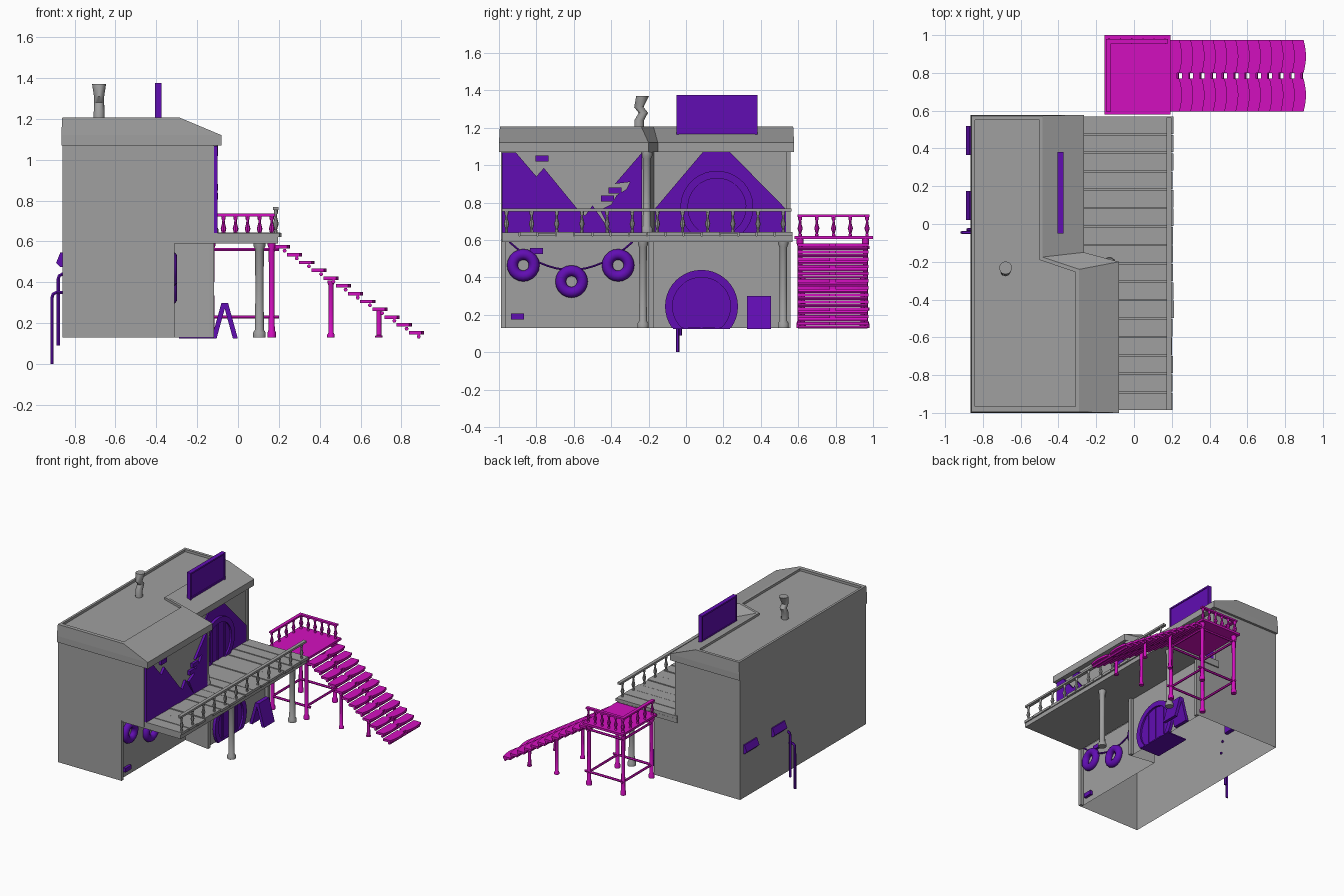
import bpy, bmesh, math, random
from mathutils import Vector

random.seed(3)
if "Cube" in bpy.data.objects:
    bpy.data.objects.remove(bpy.data.objects["Cube"], do_unlink=True)


def material(name, rgb):
    m = bpy.data.materials.new(name)
    m.use_nodes = True
    m.diffuse_color = (*rgb, 1)
    m.node_tree.nodes["Principled BSDF"].inputs["Base Color"].default_value = (*rgb, 1)
    return m


GREY = material("grey", (0.35, 0.35, 0.35))
PURPLE = material("purple", (0.12, 0.004, 0.45))
MAGENTA = material("magenta", (0.65, 0.005, 0.52))


def finish(name, bm, mat, smooth=False):
    bmesh.ops.recalc_face_normals(bm, faces=bm.faces)
    mesh = bpy.data.meshes.new(name)
    bm.to_mesh(mesh)
    bm.free()
    mesh.materials.append(mat)
    obj = bpy.data.objects.new(name, mesh)
    bpy.context.collection.objects.link(obj)
    if smooth:
        bpy.ops.object.select_all(action="DESELECT")
        obj.select_set(True)
        bpy.context.view_layer.objects.active = obj
        bpy.ops.object.shade_smooth_by_angle(angle=math.radians(40))
    return obj


def prism(name, pts, lo, hi, mat, axis="z", caps=True):
    """Outline in (x, y) for axis z, (y, z) for axis x, (x, z) for axis y."""
    place = {"z": lambda p, h: (p[0], p[1], h),
             "x": lambda p, h: (h, p[0], p[1]),
             "y": lambda p, h: (p[0], h, p[1])}[axis]
    bm = bmesh.new()
    a = [bm.verts.new(place(p, lo)) for p in pts]
    b = [bm.verts.new(place(p, hi)) for p in pts]
    n = len(pts)
    for i in range(n):
        j = (i + 1) % n
        bm.faces.new((a[i], a[j], b[j], b[i]))
    if caps:
        bm.faces.new(a)
        bm.faces.new(b)
    return finish(name, bm, mat)


def box(name, x, y, z, mat):
    return prism(name, [(x[0], y[0]), (x[1], y[0]), (x[1], y[1]), (x[0], y[1])], z[0], z[1], mat)


def lathe(name, x, y, profile, mat, sides=8, bend=None):
    bm = bmesh.new()
    rings = []
    for k, (r, z) in enumerate(profile):
        dy = bend[k] if bend else 0
        rings.append([bm.verts.new((x + r * math.cos(t), y + dy + r * math.sin(t), z))
                      for t in (math.tau * i / sides for i in range(sides))])
    for a, b in zip(rings, rings[1:]):
        for i in range(sides):
            j = (i + 1) % sides
            bm.faces.new((a[i], a[j], b[j], b[i]))
    bm.faces.new(rings[0])
    bm.faces.new(rings[-1])
    return finish(name, bm, mat, True)


def tube(name, pts, r, mat):
    cu = bpy.data.curves.new(name, "CURVE")
    cu.dimensions = "3D"
    cu.bevel_depth, cu.bevel_resolution, cu.use_fill_caps = r, 1, True
    sp = cu.splines.new("POLY")
    sp.points.add(len(pts) - 1)
    for q, p in zip(sp.points, pts):
        q.co = (*p, 1)
    tmp = bpy.data.objects.new(name, cu)
    bm = bmesh.new()
    bpy.context.collection.objects.link(tmp)
    bm.from_mesh(tmp.to_mesh())
    bpy.data.objects.remove(tmp, do_unlink=True)
    return finish(name, bm, mat, True)


def baluster(name, x, y, z, h, mat):
    shape = [(.009, 0), (.009, .1), (.006, .15), (.014, .4), (.007, .65), (.006, .8), (.01, .85), (.01, 1)]
    lathe(name, x, y, [(r, z + h * t) for r, t in shape], mat)


def post(name, x, y, top, r, mat, bottom=.13):
    h = top - bottom
    shape = [(1.4, 0), (1.4, .05), (1, .08), (.9, .5), (1, .92), (1.3, .95), (1.3, 1)]
    lathe(name, x, y, [(r * s, bottom + h * t) for s, t in shape], mat, 10)


# Walls: storeys stepped in opposite directions, open underneath
prism("lower_walls", [(-.86, -.99), (-.335, -.99), (-.335, -.17), (-.14, -.2), (-.14, .56), (-.86, .56)],
      .13, .6, GREY, caps=False)
prism("upper_walls", [(-.86, -.99), (-.118, -.99), (-.118, -.2), (-.31, -.17), (-.31, .56), (-.86, .56)],
      .6, 1.08, GREY, caps=False)
for x, y in ((-.335, -.99), (-.14, -.2), (-.14, .535)):
    box("corner_trim", (x, x + .023), (y, y + .025), (.13, .6), GREY)
box("upper_corner_trim", (-.31, -.295), (.535, .56), (.6, 1.07), GREY)
post("upper_corner_post", -.13, -.21, 1.07, .024, GREY, .64)

# Roof: fascia, sloped front edge, and sunken flat top with a rim
outer = [(-.865, -1), (-.08, -1), (-.08, -.2), (-.265, -.15), (-.265, .578), (-.865, .578)]
inner = [(-.86, -.995), (-.29, -.995), (-.29, -.24), (-.485, -.175), (-.485, .573), (-.86, .573)]
rim = [(-.842, -.965), (-.31, -.965), (-.31, -.255), (-.5, -.19), (-.5, .55), (-.842, .55)]
bm = bmesh.new()
levels = [(outer, 1.07), (outer, 1.12), (inner, 1.208), (rim, 1.208), (rim, 1.19)]
rings = [[bm.verts.new((*p, z)) for p in pts] for pts, z in levels]
for a, b in zip(rings, rings[1:]):
    for i in range(6):
        j = (i + 1) % 6
        bm.faces.new((a[i], a[j], b[j], b[i]))
bm.faces.new(rings[0])
bm.faces.new(rings[-1])
finish("roof", bm, GREY)
lathe("chimney", -.68, -.24, [(.027, 1.18), (.026, 1.24), (.025, 1.28), (.025, 1.31), (.034, 1.37)],
      GREY, 12, [-.01, -.01, .012, -.012, .008])

# Roof sign with raised frame
box("roof_sign", (-.4, -.38), (-.045, .375), (1.15, 1.37), PURPLE)
for y in (-.05, .37):
    box("sign_frame_side", (-.406, -.374), (y, y + .012), (1.15, 1.375), PURPLE)
for z in (1.17, 1.363):
    box("sign_frame_rail", (-.406, -.374), (-.05, .382), (z, z + .012), PURPLE)

# Deck with uneven planks, railing and posts
box("deck_base", (-.32, .195), (-.985, .57), (.59, .622), GREY)
planks = 16
step = 1.56 / planks
for i in range(planks):
    y = -.985 + i * step
    box("deck_plank", (-.32, .2 + random.uniform(0, .012)), (y, y + step - .006),
        (.622, .638 + random.uniform(0, .006)), GREY)
for i in range(12):
    baluster("deck_baluster", .185, -.96 + i * .1345, .64, .115, GREY)
box("deck_rail", (.172, .198), (-.985, .565), (.753, .768), GREY)
for y in (-.23, .52):
    post("deck_post", .105, y, .6, .022, GREY)

# Painted gable and jagged patches on the upper walls
prism("gable_panel", [(-.168, .64), (.535, .64), (.535, .765), (.235, 1.07), (.09, 1.07), (-.168, .765)],
      -.31, -.3, PURPLE, "x")
prism("jagged_panel_left", [(-.985, 1.068), (-.91, 1.068), (-.8, .94), (-.76, .985), (-.58, .765), (-.54, .73),
                            (-.5, .785), (-.4, .64), (-.985, .64)], -.12, -.1, PURPLE, "x")
prism("jagged_panel_right", [(-.235, 1.068), (-.235, .64), (-.4, .64), (-.46, .76), (-.4, .79), (-.37, .84),
                             (-.32, .87), (-.3, .91), (-.38, .9)], -.12, -.1, PURPLE, "x")
for x, y, z in ((-.118, -.77, 1.035), (-.118, -.38, .865), (-.118, -.42, .822),
                (-.335, -.9, .19), (-.335, -.8, .54)):
    box("loose_brick", (x - .01, x + .02), (y - .035, y + .035), (z - .016, z + .016), PURPLE)


# Round doors: rim, panel and boards, cut flat at the floor
def round_door(x, y, z, floor):
    def arc(r):
        s = math.asin((floor - z) / r)
        return [(y + r * math.cos(t), z + r * math.sin(t))
                for t in (s + (math.pi - 2 * s) * i / 28 for i in range(29))]
    prism("door_rim", arc(.195) + arc(.155)[::-1], x - .01, x + .022, PURPLE, "x")
    prism("door_panel", arc(.16), x - .01, x + .008, PURPLE, "x")
    for off, w, top in ((0, .005, .15), (-.085, .012, .125), (.085, .012, .125)):
        box("door_board", (x, x + .014), (y + off - w, y + off + w), (floor, z + top), PURPLE)


round_door(-.14, .083, .245, .13)
round_door(-.3, .165, .775, .64)
box("threshold", (-.29, -.12), (-.07, .235), (.125, .134), PURPLE)

# Folding pavement sign
for s in (-1, 1):
    prism("folding_sign_board", [(-.065 - s * .008, .3), (-.065 + s * .016, .3), (-.065 + s * .064, .125),
                                 (-.065 + s * .04, .125)], .325, .455, PURPLE, "y")

# Hanging tyres on a rope
for y, z in ((-.87, .465), (-.612, .378), (-.363, .465)):
    bm = bmesh.new()
    grid = [[bm.verts.new((-.325 + .028 * math.sin(v), y + (.058 + .029 * math.cos(v)) * math.cos(u),
                           z + (.058 + .029 * math.cos(v)) * math.sin(u)))
             for v in (math.tau * j / 10 for j in range(10))] for u in (math.tau * i / 20 for i in range(20))]
    for i in range(20):
        for j in range(10):
            bm.faces.new((grid[i][j], grid[i - 1][j], grid[i - 1][j - 1], grid[i][j - 1]))
    finish("tyre", bm, PURPLE, True)
tube("rope", [(-.325, -.615 + .33 * t, .44 + .15 * t * t) for t in (i / 8 - 1 for i in range(17))], .006, PURPLE)

# Side pipes and wall vents
for x, y, top, low in ((-.91, -.045, .35, 0), (-.88, -.03, .44, .09)):
    tube("side_pipe", [(-.85, y, top), (x + .02, y, top), (x + .005, y, top - .008), (x, y, top - .025),
                       (x, y, low)], .009, PURPLE)
for y in (.02, .365):
    prism("wall_vent", [(-.83, .475), (-.87, .475), (-.89, .495), (-.87, .545), (-.83, .545)],
          y, y + .155, PURPLE, "y")

# Side platform with its frame and railing
box("platform", (-.155, .192), (.58, 1), (.605, .622), MAGENTA)
xs, ys = (-.13, .165), (.61, .96)
for x in xs:
    for y in ys:
        post("platform_post", x, y, .605, .015, MAGENTA)
for z in (.23, .56):
    for y in ys:
        tube("frame_bar", [(xs[0], y, z), (xs[1] + .035, y, z)], .009, MAGENTA)
    for x in xs:
        tube("frame_bar", [(x, ys[0], z), (x, ys[1] + .02, z)], .009, MAGENTA)
for i in range(6):
    baluster("platform_baluster", -.13 + i * .059, .968, .62, .105, MAGENTA)
for i in range(5):
    baluster("platform_baluster", -.135, .61 + i * .0895, .62, .105, MAGENTA)
box("platform_rail", (-.148, -.122), (.595, .98), (.723, .736), MAGENTA)
box("platform_rail", (-.148, .18), (.955, .98), (.723, .736), MAGENTA)

# Stairs: bowed treads with a narrow waist, bars and paired posts
lobe = [(math.sin(math.pi * i / 6), .175 * i / 6) for i in range(7)]
for k in range(12):
    x, z = .216 + k * .0597, .565 - k * .0382
    front, back = [], []
    for y0 in (.595, .8):
        front += [(x + .025 + .013 * b, y0 + d) for b, d in lobe]
        back += [(x - .036, y0), (x - .036, y0 + .175)]
        if y0 < .7:
            front += [(x + .012, .77), (x + .012, .8)]
            back += [(x - .022, .77), (x - .022, .8)]
    prism("stair_tread", front + back[::-1], z, z + .017, MAGENTA)
    tube("stair_bar", [(x + .012, .6, z - .01), (x + .012, .97, z - .01)], .01, MAGENTA)
for x, top in ((.455, .41), (.69, .27)):
    for y in (.625, .945):
        post("stair_post", x, y, top, .013, MAGENTA)
